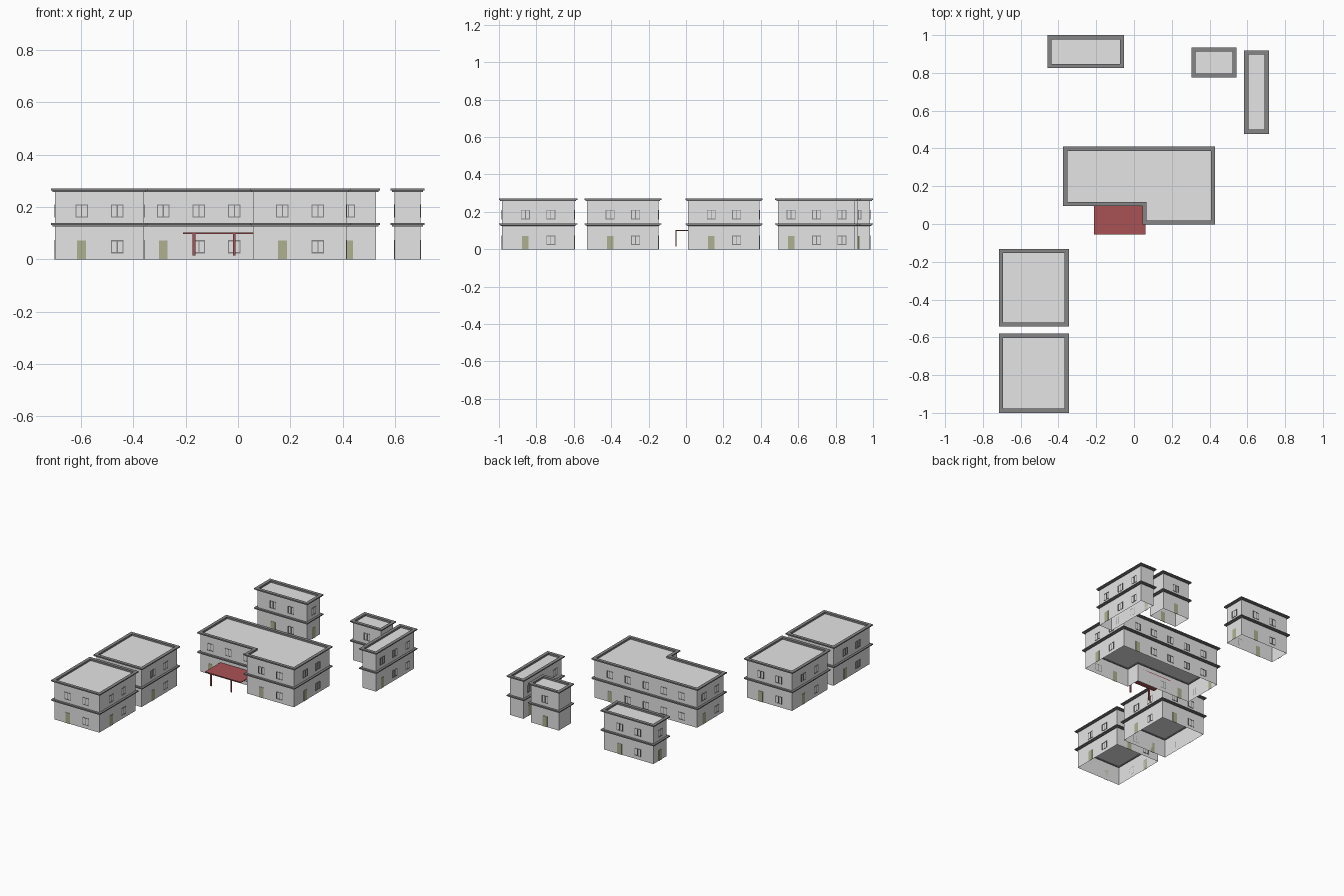
import bpy, bmesh, math
from mathutils import Vector

if "Cube" in bpy.data.objects:
    bpy.data.objects.remove(bpy.data.objects["Cube"])


def mat(name, c):
    m = bpy.data.materials.new(name)
    m.diffuse_color = (*c, 1)
    m.use_nodes = True
    m.node_tree.nodes["Principled BSDF"].inputs["Base Color"].default_value = m.diffuse_color
    return m


WALL = mat("wall grey", (0.78, 0.78, 0.78))
TRIM = mat("trim grey", (0.24, 0.24, 0.24))
DOOR = mat("olive door", (0.42, 0.44, 0.28))
RED = mat("canopy red", (0.40, 0.085, 0.09))
UP = Vector((0, 0, 1))


def finish(bm, name, m, recalc=True):
    if recalc:
        bmesh.ops.recalc_face_normals(bm, faces=bm.faces)
    me = bpy.data.meshes.new(name)
    bm.to_mesh(me)
    bm.free()
    me.materials.append(m)
    ob = bpy.data.objects.new(name, me)
    bpy.context.collection.objects.link(ob)


def offset(pts, d):
    """Move each corner of a counter-clockwise outline outwards with mitred corners."""
    out = []
    for i, p in enumerate(pts):
        a = (p - pts[i - 1]).normalized()
        b = (pts[(i + 1) % len(pts)] - p).normalized()
        out.append(p + d * (a.cross(UP) + b.cross(UP)))
    return out


def sweep(bm, pts, profile):
    """Sweep a closed (offset, height) profile round the outline."""
    rings = [[bm.verts.new((q.x, q.y, z)) for q in offset(pts, d)] for d, z in profile]
    n = len(pts)
    for k in range(len(rings)):
        r, s = rings[k], rings[(k + 1) % len(rings)]
        for i in range(n):
            j = (i + 1) % n
            bm.faces.new((r[i], r[j], s[j], s[i]))


def box(bm, o, u, n, w0, w1, z0, z1, d0, d1):
    """Box in wall coordinates: along u, up, and outwards along n."""
    v = [bm.verts.new(o + u * w + n * d + UP * z)
         for z in (z0, z1) for d in (d0, d1) for w in (w0, w1)]
    for f in ((0, 1, 3, 2), (4, 5, 7, 6), (0, 1, 5, 4), (2, 3, 7, 6), (0, 2, 6, 4), (1, 3, 7, 5)):
        bm.faces.new([v[i] for i in f])


def window(bm, o, u, n, z):
    h, t, H = 0.024, 0.004, 0.05
    for w in (-h, -t / 2, h - t):
        box(bm, o, u, n, w, w + t, z, z + H, 0, 0.002)
    for zz in (z, z + H - t):
        box(bm, o, u, n, -h, h, zz, zz + t, 0, 0.0018)


def building(name, outline):
    pts = [Vector((x, y, 0)) for x, y in outline]
    # open-bottomed shell: walls, flat roof and the ground floor's ceiling
    bm = bmesh.new()
    low, high = [[bm.verts.new(p + UP * z) for p in pts] for z in (0, 0.258)]
    for i in range(len(pts)):
        j = (i + 1) % len(pts)
        bm.faces.new((low[i], low[j], high[j], high[i]))
    bm.faces.new(high)
    bm.faces.new([bm.verts.new(p + UP * 0.13) for p in reversed(pts)])
    finish(bm, name + "_walls", WALL, False)
    # stepped cornice and floor band
    bm = bmesh.new()
    for z in (0.126, 0.258):
        sweep(bm, pts, [(-0.007, z - 0.001), (0.009, z), (0.009, z + 0.005), (0.015, z + 0.005),
                        (0.015, z + 0.012), (-0.007, z + 0.012)])
    finish(bm, name + "_cornices", TRIM)
    # openings at a fixed spacing, the first one on the ground floor being a door
    wins, doors = bmesh.new(), bmesh.new()
    step = 0.136
    for i, p in enumerate(pts):
        e = pts[(i + 1) % len(pts)] - p
        u = e.normalized()
        n = u.cross(UP)
        count = int(e.length / step)
        for k in range(count):
            o = p + u * (e.length / 2 + (k - (count - 1) / 2) * step)
            window(wins, o, u, n, 0.16)
            if k == 0:
                box(doors, o, u, n, -0.017, 0.017, 0, 0.072, 0, 0.002)
            else:
                window(wins, o, u, n, 0.023)
    finish(wins, name + "_windows", TRIM)
    finish(doors, name + "_doors", DOOR)


def rect(x0, x1, y0, y1):
    return [(x0, y0), (x1, y0), (x1, y1), (x0, y1)]


building("main_house", [(-0.36, 0.11), (0.06, 0.11), (0.06, 0.012), (0.415, 0.012),
                        (0.415, 0.394), (-0.36, 0.394)])
building("front_house", rect(-0.70, -0.36, -0.985, -0.596))
building("middle_house", rect(-0.70, -0.36, -0.528, -0.147))
building("rear_house", rect(-0.443, -0.068, 0.841, 0.985))
building("small_rear_house", rect(0.319, 0.528, 0.79, 0.919))
building("side_house", rect(0.598, 0.699, 0.492, 0.904))

# canopy plate and its two front posts
X, Y, O = Vector((1, 0, 0)), Vector((0, 1, 0)), Vector((0, 0, 0))
bm = bmesh.new()
box(bm, O, X, Y, -0.211, 0.06, 0.097, 0.102, -0.055, 0.11)
finish(bm, "canopy_roof", RED)
bm = bmesh.new()
for x in (-0.174, -0.02):
    box(bm, O, X, Y, x, x + 0.011, 0.014, 0.098, -0.055, -0.05)
finish(bm, "canopy_posts", RED)
